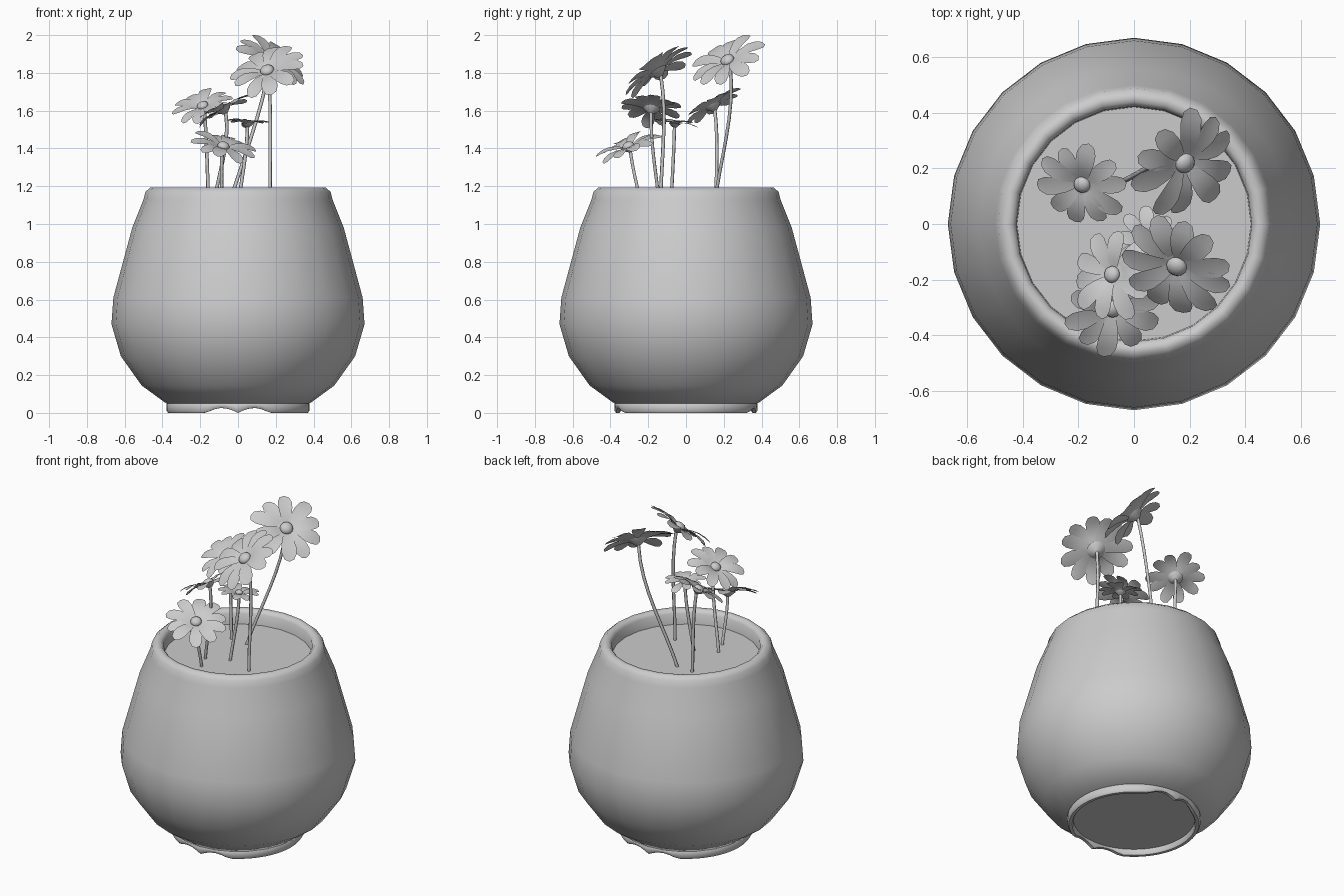
import bpy, bmesh, math, random
from mathutils import Vector, Matrix

random.seed(4)
old = bpy.data.objects.get("Cube")
if old:
    bpy.data.objects.remove(old, do_unlink=True)

grey = bpy.data.materials.new("plain_grey")
grey.use_nodes = True
COLOUR = (0.6, 0.6, 0.6, 1)
grey.diffuse_color = COLOUR
grey.node_tree.nodes["Principled BSDF"].inputs["Base Color"].default_value = COLOUR


def finish(bm, name, angle=60, normals=True):
    """Turn a bmesh into a named, smooth shaded object."""
    if normals:
        bmesh.ops.recalc_face_normals(bm, faces=bm.faces)
    mesh = bpy.data.meshes.new(name)
    bm.to_mesh(mesh)
    bm.free()
    mesh.materials.append(grey)
    obj = bpy.data.objects.new(name, mesh)
    bpy.context.collection.objects.link(obj)
    bpy.ops.object.select_all(action='DESELECT')
    obj.select_set(True)
    bpy.context.view_layer.objects.active = obj
    bpy.ops.object.shade_smooth_by_angle(angle=math.radians(angle))
    return obj


def lathe(profile, sides, bend=None, closed=False):
    """Revolve an (r, z) profile round z; bend may change each point's height."""
    bm = bmesh.new()
    rings = []
    for r, z in profile:
        ring = []
        for i in range(sides):
            a = math.tau * i / sides
            p = Vector((r * math.cos(a), r * math.sin(a), z))
            ring.append(bm.verts.new(bend(p) if bend else p))
        rings.append(ring)
    pairs = list(zip(rings, rings[1:]))
    if closed:
        pairs.append((rings[-1], rings[0]))
    for low, high in pairs:
        for i in range(sides):
            j = (i + 1) % sides
            bm.faces.new((low[i], low[j], high[j], high[i]))
    return bm


def disc(name, radius, z, up=True):
    bm = bmesh.new()
    bmesh.ops.create_circle(bm, cap_ends=True, cap_tris=True, segments=24,
                            radius=radius, matrix=Matrix.Translation((0, 0, z)))
    for f in bm.faces:
        if (f.normal.z > 0) != up:
            f.normal_flip()
    return finish(bm, name, normals=False)


# Pot: outer wall, rounded rim and inner wall
pot = [(0.36, 0.05), (0.38, 0.05), (0.51, 0.145), (0.62, 0.30), (0.67, 0.47),
       (0.66, 0.61), (0.56, 0.98), (0.5, 1.13), (0.49, 1.17), (0.465, 1.192),
       (0.44, 1.19), (0.424, 1.17), (0.42, 1.08)]
bm = lathe(pot, 24)
bmesh.ops.recalc_face_normals(bm, faces=bm.faces)
if max(bm.faces, key=lambda f: f.calc_center_median().xy.length).normal.dot(Vector((1, 1, 0))) == 0:
    pass
finish(bm, "pot_body", normals=False)
disc("soil", 0.422, 1.105)
disc("pot_base", 0.35, 0.035, up=False)


# Foot ring with scalloped drainage notches at front and back
def notch(p):
    if p.z < 0.03 and abs(p.x) < 0.17:
        p.z += 0.026 * math.sin(math.pi * abs(p.x) / 0.17)
    return p


foot = [(0.37, 0.055), (0.378, 0.045), (0.378, 0.012), (0.37, 0), (0.352, 0),
        (0.345, 0.01), (0.345, 0.055)]
finish(lathe(foot, 72, notch, closed=True), "foot_ring", 40)


# Flower parts, modelled facing +z and turned to the flower's direction
def add_petal(bm, radius, angle, lift, matrix):
    rows = [(0.1, 0.07), (0.35, 0.15), (0.6, 0.2), (0.8, 0.2), (0.95, 0.13)]
    turn = Matrix.Rotation(angle, 4, 'Z') @ Matrix.Rotation(-lift, 4, 'Y')
    grid = []
    for k, (t, w) in enumerate(rows):
        row = []
        for side in (-1, 0, 1):
            reach = t + (0.05 if side == 0 and k == len(rows) - 1 else 0)
            arch = 0.17 * math.sin(t * 2.6) - 0.07 * t
            cup = 0.03 * abs(side) * t
            p = Vector((reach, side * w, arch + cup)) * radius
            row.append(bm.verts.new(matrix @ turn @ p))
        grid.append(row)
    for a, b in zip(grid, grid[1:]):
        for i in range(2):
            bm.faces.new((a[i], b[i], b[i + 1], a[i + 1]))


def flower(name, head, facing, radius, base, petals=10):
    head, base = Vector(head), Vector(base + (1.09,))
    direction = Vector(facing).normalized()
    matrix = Matrix.Translation(head) @ direction.to_track_quat('Z', 'Y').to_matrix().to_4x4()

    bm = bmesh.new()
    spin = random.random()
    for i in range(petals):
        angle = math.tau * (i + spin) / petals + random.uniform(-0.08, 0.08)
        lift = random.uniform(-0.12, 0.12)
        add_petal(bm, radius * random.uniform(0.93, 1.04), angle, lift, matrix)
    finish(bm, name + "_petals", normals=False)

    bm = bmesh.new()
    squash = Matrix.Translation((0, 0, radius * 0.08)) @ Matrix.Diagonal((1, 1, 0.7, 1))
    bmesh.ops.create_uvsphere(bm, u_segments=14, v_segments=8, radius=radius * 0.18,
                              matrix=matrix @ squash)
    finish(bm, name + "_centre", 80)

    # Cup that joins the petals to the stem
    bm = bmesh.new()
    bmesh.ops.create_cone(bm, cap_ends=True, segments=12, radius1=0.012,
                          radius2=radius * 0.26, depth=radius * 0.16,
                          matrix=matrix @ Matrix.Translation((0, 0, -radius * 0.02)))
    finish(bm, name + "_cup", 50)

    # Stem: one bezier that rises from the soil and bends into the cup
    curve = bpy.data.curves.new(name + "_stem", 'CURVE')
    curve.dimensions = '3D'
    curve.bevel_depth = 0.0095
    curve.bevel_resolution = 1
    curve.resolution_u = 8
    curve.use_fill_caps = True
    spline = curve.splines.new('BEZIER')
    spline.bezier_points.add(1)
    top = head - direction * radius * 0.08
    reach = (top - base).length * 0.33
    pull = Vector((direction.x * 0.3, direction.y * 0.3, 1)).normalized()
    lean = (top - base).normalized()
    for point, spot, aim in zip(spline.bezier_points, (base, top), (lean, pull)):
        point.co = spot
        point.handle_left = spot - aim * reach
        point.handle_right = spot + aim * reach
    curve.materials.append(grey)
    bpy.context.collection.objects.link(bpy.data.objects.new(name + "_stem", curve))


# Bouquet: head position, facing direction, radius, stem foot
flower("tall_back_flower", (0.175, 0.226, 1.855), (0.5, -0.42, 0.75), 0.21, (-0.05, 0.15))
flower("tall_front_flower", (0.158, -0.143, 1.80), (-0.25, -0.55, 0.78), 0.21, (0.17, -0.135), 11)
flower("left_back_flower", (-0.183, 0.147, 1.615), (-0.3, -0.4, 0.85), 0.17, (-0.155, 0.16))
flower("middle_flower", (-0.072, -0.183, 1.60), (-0.5, 0.1, 0.82), 0.17, (-0.13, -0.14))
flower("low_front_flower", (-0.08, -0.30, 1.40), (0.22, -0.38, 0.88), 0.18, (-0.085, -0.235))
flower("small_flower", (0.05, -0.06, 1.525), (0.03, 0.08, 1), 0.125, (0.0, -0.08), 9)
